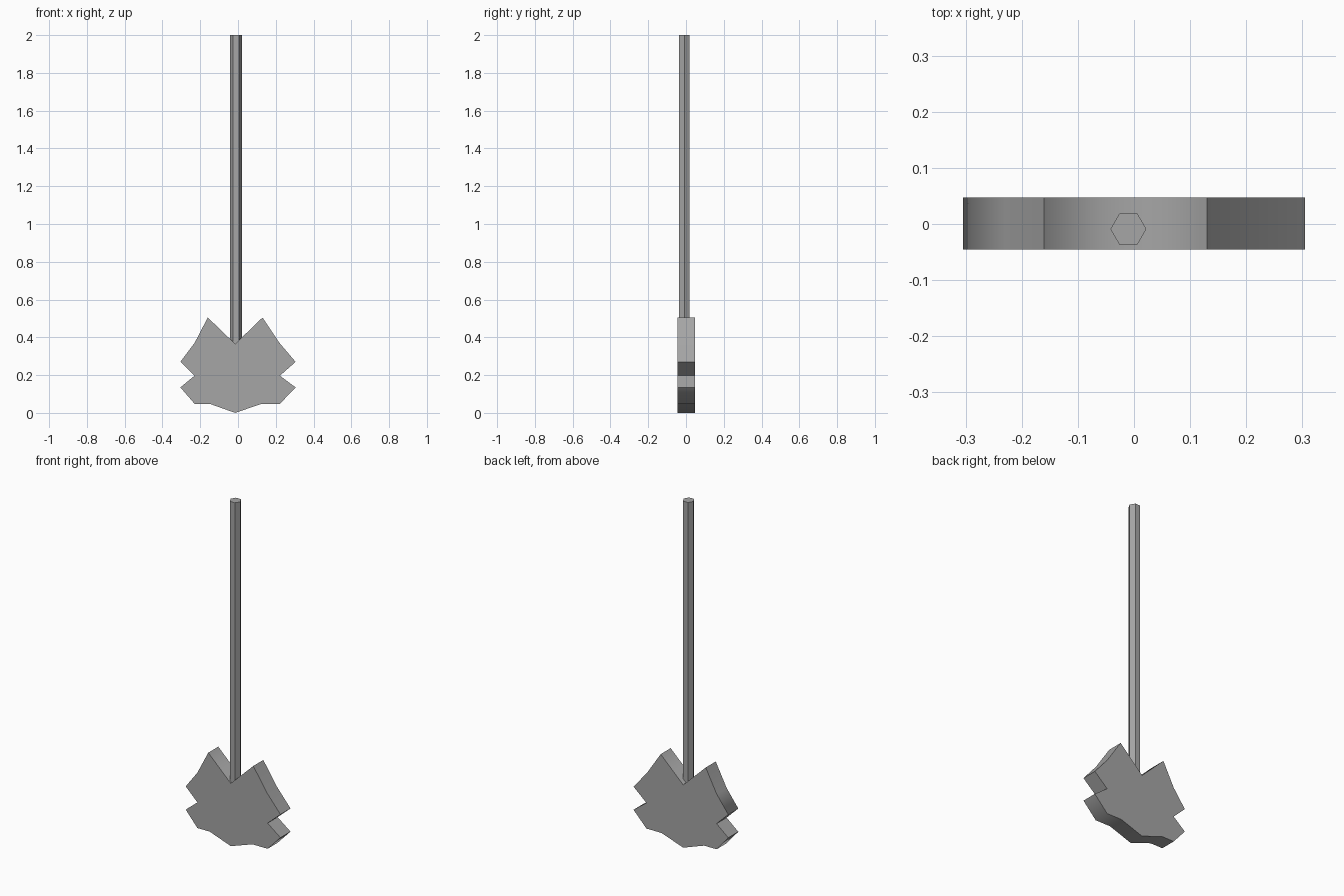
import bpy
import bmesh
from math import radians
from mathutils import Matrix, Vector

default_cube = bpy.data.objects.get("Cube")
if default_cube:
    bpy.data.objects.remove(default_cube, do_unlink=True)


def make_material(name, colour):
    material = bpy.data.materials.new(name)
    material.use_nodes = True
    material.diffuse_color = colour
    shader = next(n for n in material.node_tree.nodes if n.type == 'BSDF_PRINCIPLED')
    shader.inputs["Base Color"].default_value = colour
    return material


def make_object(name, mesh_builder, material):
    mesh = bpy.data.meshes.new(name)
    mesh_builder.normal_update()
    mesh_builder.to_mesh(mesh)
    mesh_builder.free()
    mesh.materials.append(material)
    part = bpy.data.objects.new(name, mesh)
    bpy.context.collection.objects.link(part)
    return part


grey = make_material("plain grey", (0.38, 0.38, 0.38, 1))

# Jagged head: each row gives the left edge, the right edge and the height
rows = [
    (-0.16, 0.13, 0.505),
    (-0.23, 0.22, 0.37),
    (-0.305, 0.305, 0.27),
    (-0.23, 0.222, 0.197),
    (-0.305, 0.305, 0.135),
    (-0.23, 0.222, 0.048),
    (-0.15, 0.125, 0.048),
]
notch = (-0.015, 0.365)
bottom_tip = (-0.015, 0)
left_side = [(left, z) for left, right, z in rows]
right_side = [(right, z) for left, right, z in reversed(rows)]
outline = [notch] + left_side + [bottom_tip] + right_side

front_y, back_y = -0.045, 0.047
bm = bmesh.new()
front_face = bm.faces.new([bm.verts.new((x, front_y, z)) for x, z in outline])
extruded = bmesh.ops.extrude_face_region(bm, geom=[front_face], use_keep_orig=True)
moved = [item for item in extruded["geom"] if isinstance(item, bmesh.types.BMVert)]
bmesh.ops.translate(bm, verts=moved, vec=Vector((0, back_y - front_y, 0)))
bmesh.ops.recalc_face_normals(bm, faces=bm.faces)
head = make_object("jagged_head", bm, grey)

# Smooth the rim, keeping the front and back borders sharp
bpy.ops.object.select_all(action='DESELECT')
head.select_set(True)
bpy.context.view_layer.objects.active = head
bpy.ops.object.shade_smooth_by_angle(angle=radians(89))

# Six-sided shaft, sunk into the head
shaft_bottom, shaft_top, shaft_radius = 0.3, 2, 0.032
bm = bmesh.new()
bmesh.ops.create_cone(
    bm, cap_ends=True, segments=6,
    radius1=shaft_radius, radius2=shaft_radius,
    depth=shaft_top - shaft_bottom,
    matrix=Matrix.Translation((-0.01, -0.009, (shaft_top + shaft_bottom) / 2))
    @ Matrix.Rotation(radians(90), 4, 'Z'),
)
# Turn the hexagon so that two corners lie along the x axis
corner = max(bm.verts, key=lambda v: v.co.x)
if abs(corner.co.x + 0.01 - shaft_radius) > 0.001:
    bmesh.ops.rotate(bm, verts=bm.verts, cent=(-0.01, -0.009, 0),
                     matrix=Matrix.Rotation(radians(30), 3, 'Z'))
make_object("shaft", bm, grey)
